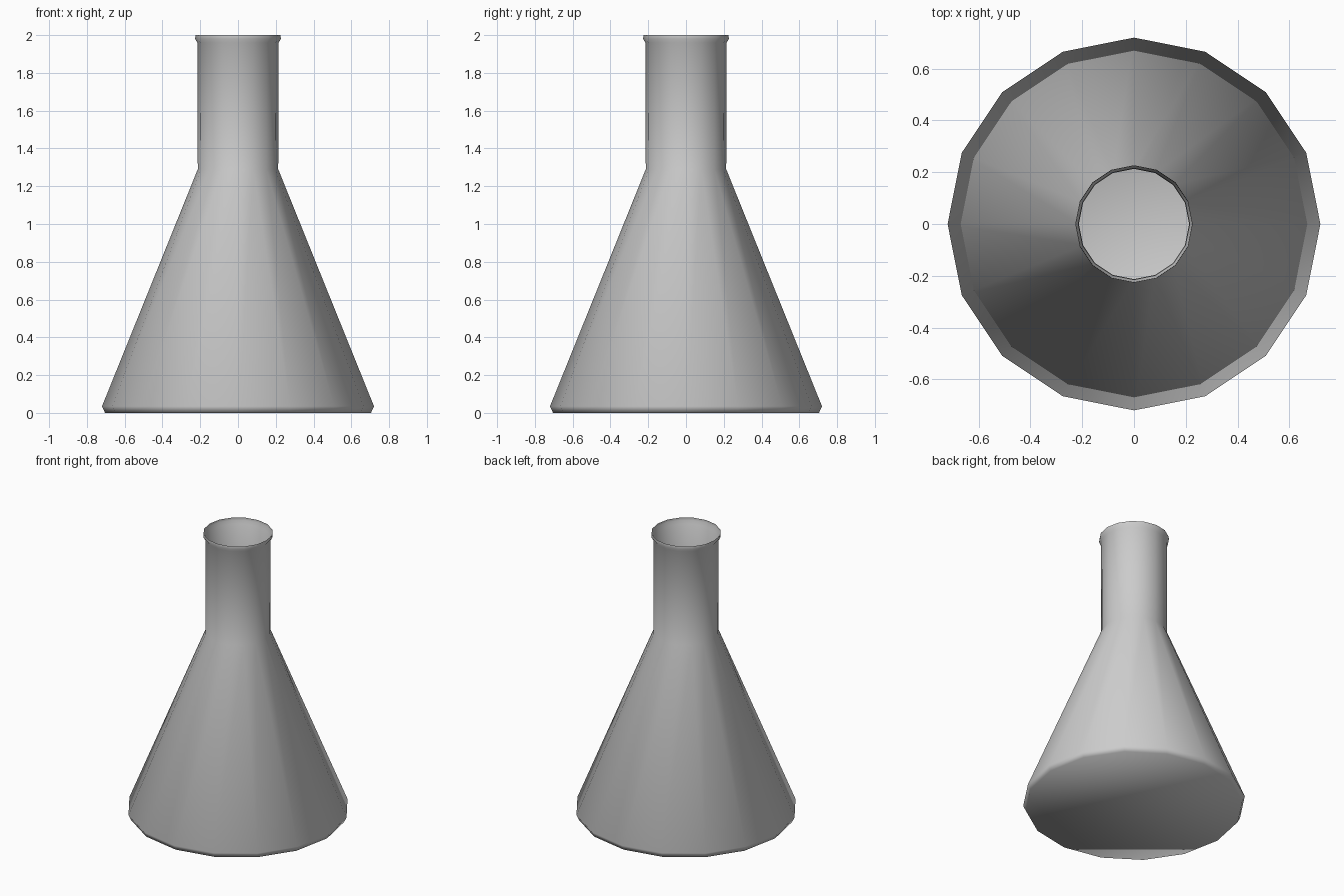
import bpy, bmesh, math

if "Cube" in bpy.data.objects:
    bpy.data.objects.remove(bpy.data.objects["Cube"])

SIDES = 16
# Outer profile (radius, height): base bevel, cone, neck, rolled lip
PROFILE = [(0.704, 0.0), (0.72, 0.035), (0.213, 1.29), (0.215, 1.96),
           (0.227, 1.98), (0.225, 2.0)]


def lathe(name, profile, sides):
    bm = bmesh.new()
    rings = []
    for r, z in profile:
        rings.append([bm.verts.new((r * math.cos(2 * math.pi * i / sides),
                                    r * math.sin(2 * math.pi * i / sides), z))
                      for i in range(sides)])
    for low, high in zip(rings, rings[1:]):
        for i in range(sides):
            j = (i + 1) % sides
            bm.faces.new((low[i], low[j], high[j], high[i]))
    # Closed floor, open mouth
    bm.faces.new(rings[0][::-1])
    for f in bm.faces:
        f.smooth = True
    mesh = bpy.data.meshes.new(name)
    bm.to_mesh(mesh)
    bm.free()
    obj = bpy.data.objects.new(name, mesh)
    bpy.context.collection.objects.link(obj)
    return obj


# Conical flask, thin single wall
lathe("conical_flask", PROFILE, SIDES)
